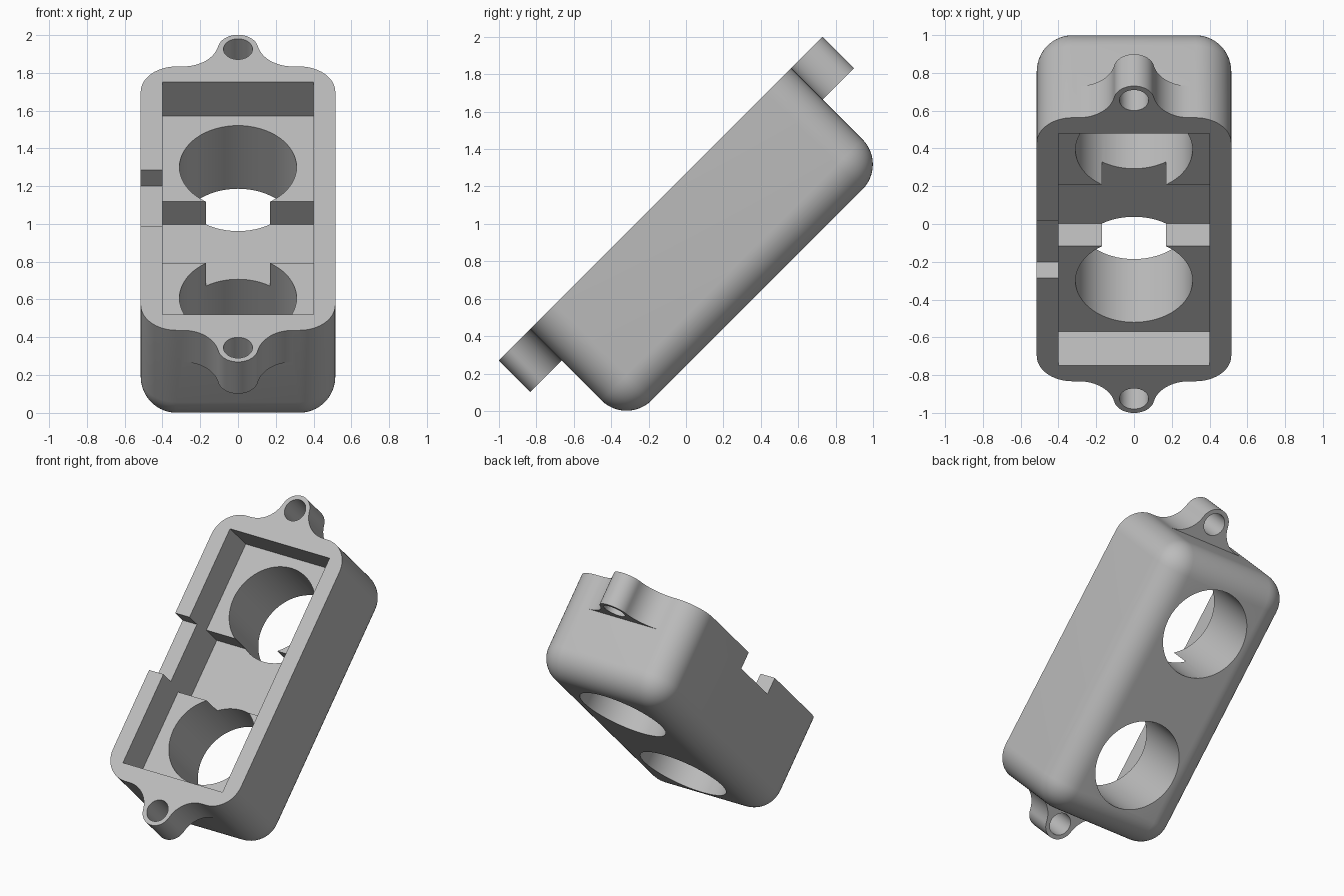
import bpy, bmesh
from math import sin, cos, pi, atan2, sqrt
from mathutils import Matrix

if "Cube" in bpy.data.objects:
    bpy.data.objects.remove(bpy.data.objects["Cube"], do_unlink=True)

# Housing is modelled flat (x width, y length, z depth), then tilted 45 degrees
HALF_W, HALF_L = 0.515, 0.987
BACK, FACE = 0.17, 0.898
ROUND = 0.19
FLOOR, RECESS = FACE - 0.255, FACE - 0.425
EAR_Y, EAR_R, EAR_T = 1.117, 0.107, 0.238
CENTRE_Y = 0.7072

grey = bpy.data.materials.new("plain grey")
grey.use_nodes = True
grey.diffuse_color = (0.5, 0.5, 0.5, 1)
grey.node_tree.nodes["Principled BSDF"].inputs["Base Color"].default_value = (0.5, 0.5, 0.5, 1)


def finish(name, bm):
    bmesh.ops.recalc_face_normals(bm, faces=bm.faces)
    mesh = bpy.data.meshes.new(name)
    bm.to_mesh(mesh)
    bm.free()
    mesh.materials.append(grey)
    obj = bpy.data.objects.new(name, mesh)
    bpy.context.collection.objects.link(obj)
    return obj


def box_mesh(x0, x1, y0, y1, z0, z1):
    bm = bmesh.new()
    bmesh.ops.create_cube(bm, size=1)
    for v in bm.verts:
        v.co = (x1 if v.co.x > 0 else x0, y1 if v.co.y > 0 else y0, z1 if v.co.z > 0 else z0)
    return bm


def prism(name, points, z0, z1):
    bm = bmesh.new()
    face = bm.faces.new([bm.verts.new((x, y, z0)) for x, y in points])
    new = bmesh.ops.extrude_face_region(bm, geom=[face])["geom"]
    bmesh.ops.translate(bm, vec=(0, 0, z1 - z0), verts=[g for g in new if isinstance(g, bmesh.types.BMVert)])
    return finish(name, bm)


def arc(cx, cy, r, a0, a1, n):
    return [(cx + r * cos(a0 + (a1 - a0) * i / n), cy + r * sin(a0 + (a1 - a0) * i / n)) for i in range(n + 1)]


def combine(target, tool, operation):
    mod = target.modifiers.new(operation, "BOOLEAN")
    mod.operation, mod.object, mod.solver = operation, tool, "EXACT"
    bpy.context.view_layer.objects.active = target
    bpy.ops.object.modifier_apply(modifier=mod.name)
    bpy.data.objects.remove(tool, do_unlink=True)


# Block with every edge rounded except around the open face
bm = box_mesh(-HALF_W, HALF_W, -HALF_L, HALF_L, BACK, FACE)
edges = [e for e in bm.edges if not all(v.co.z > FACE - 0.01 for v in e.verts)]
bmesh.ops.bevel(bm, geom=edges, offset=ROUND, segments=12, profile=0.5, affect="EDGES")
housing = finish("housing", bm)

# Mounting ears: rounded tab flowing into the end wall through concave fillets
fillet_y = HALF_L + ROUND
fillet_x = sqrt((ROUND + EAR_R) ** 2 - (fillet_y - EAR_Y) ** 2)
tilt = atan2(fillet_y - EAR_Y, fillet_x)
right = arc(fillet_x, fillet_y, ROUND, -pi / 2, -pi + tilt, 12)
tip = arc(0, EAR_Y, EAR_R, tilt, pi - tilt, 24)
left = [(-x, y) for x, y in reversed(right)]
root = HALF_L - 0.06
outline = [(fillet_x, root)] + right + tip[1:-1] + left + [(-fillet_x, root)]
for side in (1, -1):
    ear = prism("ear", [(x * side, y * side) for x, y in outline], FACE - EAR_T, FACE)
    combine(housing, ear, "UNION")

# Main cavity, deeper middle recess and the notch in the right wall
for x0, x1, half, z0 in ((-0.4, 0.4, 0.87, FLOOR),
                         (-0.4, 0.4, 0.23, RECESS),
                         (-0.6, -0.39, 0.212, FACE - 0.12)):
    combine(housing, finish("pocket", box_mesh(x0, x1, -half, half, z0, FACE + 0.1)), "DIFFERENCE")

# Two large through holes and two screw holes
for y, r in ((0.49, 0.31), (EAR_Y, 0.077)):
    for side in (1, -1):
        drill = prism("drill", arc(0, y * side, r, 0, 2 * pi, 64)[:-1], 0, 1.2)
        combine(housing, drill, "DIFFERENCE")

# Lean the housing back
housing.data.transform(Matrix.Rotation(pi / 4, 4, "X") @ Matrix.Translation((0, CENTRE_Y, 0)))
bpy.ops.object.select_all(action="DESELECT")
housing.select_set(True)
bpy.context.view_layer.objects.active = housing
bpy.ops.object.shade_smooth_by_angle(angle=pi / 6)
